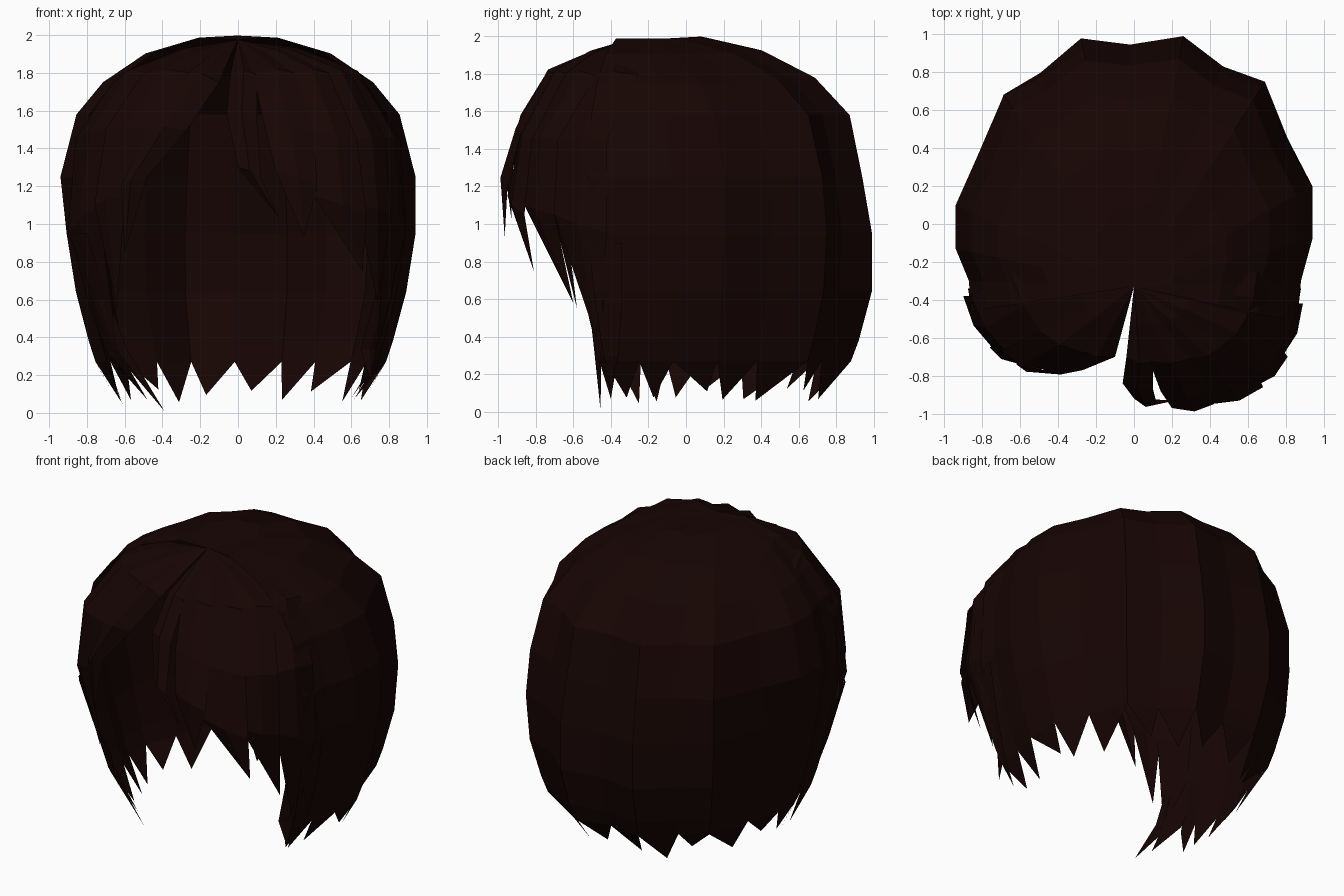
import bpy, bmesh, math, random
from mathutils import Vector

if "Cube" in bpy.data.objects:
    bpy.data.objects.remove(bpy.data.objects["Cube"])
random.seed(4)

mat = bpy.data.materials.new("dark_brown")
mat.diffuse_color = (0.008, 0.0015, 0.001, 1)
mat.use_nodes = True
mat.node_tree.nodes["Principled BSDF"].inputs["Base Color"].default_value = mat.diffuse_color
APEX = Vector((0, -0.33, 1.975))


def finish(bm, name):
    bmesh.ops.remove_doubles(bm, verts=bm.verts, dist=0.0005)
    bmesh.ops.recalc_face_normals(bm, faces=bm.faces)
    me = bpy.data.meshes.new(name)
    bm.to_mesh(me)
    bm.free()
    me.materials.append(mat)
    ob = bpy.data.objects.new(name, me)
    bpy.context.collection.objects.link(ob)
    return ob


def face(bm, *pts):
    bm.faces.new([bm.verts.new(p) for p in pts])


def lock(name, left, right, tip, start=None, ridge=0.03):
    """Pleated strand: two edges, a raised ridge between them, one pointed end."""
    left, right, tip = [Vector(p) for p in left], [Vector(p) for p in right], Vector(tip)
    if start:   # rounded rise out of the parting
        for side in (left, right):
            p = start.lerp(side[0], .5)
            p.z += .13 * abs(p.x)
            side.insert(0, p)
    mid = []
    for i, (a, b) in enumerate(zip(left, right)):
        m = (a + b) / 2
        r = ridge * (.4 if start and i == 0 else 1)
        mid.append(m + (m - Vector((0, 0, 1))).normalized() * r)
    bm = bmesh.new()
    for A, B in ((left, mid), (mid, right)):
        if start:
            face(bm, start, A[0], B[0])
        for i in range(len(A) - 1):
            face(bm, A[i], A[i + 1], B[i + 1], B[i])
        face(bm, A[-1], tip, B[-1])
    return finish(bm, name)


# Main cap: pleated panels fanning from the parting round the back
plan = [(.86, -.52), (.88, -.3), (.94, -.08), (.94, .2), (.81, .45), (.69, .75),
        (.47, .83), (.26, .99), (-.02, .95), (-.28, .98), (-.5, .81), (-.7, .7),
        (-.83, .36), (-.94, .1), (-.94, -.13), (-.87, -.3), (-.86, -.46)]
# each ring: size at the sides, size at the back, height
rings = [(.22, .33, 1.998), (.52, .56, 1.93), (.76, .77, 1.79), (.91, .91, 1.58),
         (1, .96, 1.25), (1, 1, .95), (.945, 1, .64), (.87, .93, .38)]
cols = []
for x, y in plan:
    back = max(0, y) ** 2
    col = []
    for fs, fb, z in rings:
        f = fs + (fb - fs) * back
        if x < 0 and z < 1:
            f *= 1 - .035 * (1 - back)
        p = APEX.lerp(Vector((x, y, 0)), f)
        if z > 1.7:   # crown falls away towards the sides
            z -= .055 * abs(p.x)
        col.append(Vector((p.x, p.y if z > .9 else y * f, z)))
    cols.append(col)
bm = bmesh.new()
for A, B in zip(cols, cols[1:]):
    face(bm, APEX, A[0], B[0])
    for i in range(len(A) - 1):
        face(bm, A[i], A[i + 1], B[i + 1], B[i])
    # one long ragged point per panel along the hem
    p, q = A[-1], B[-1]
    p2, q2 = p * .955, q * .955
    p2.z = q2.z = .27
    c = p.lerp(q, random.uniform(.1, .9))
    k = random.uniform(.79, .85)
    face(bm, p, p2, q2, q)
    face(bm, p2, Vector((c.x * k, c.y * k, random.uniform(.04, .13))), q2)
finish(bm, "hair_cap")

# Right fringe, swept to one side
right = [
    ([(-.04, -.7, 1.8), (-.06, -.84, 1.58), (0, -.92, 1.3)],
     [(.1, -.73, 1.79), (.1, -.87, 1.55), (.12, -.95, 1.25)], (.22, -.93, 1.03)),
    ([(.08, -.72, 1.8), (.14, -.88, 1.52), (.2, -.97, 1.28)],
     [(.3, -.71, 1.8), (.4, -.88, 1.48), (.42, -.95, 1.2)], (.35, -.965, .93)),
    ([(.28, -.71, 1.8), (.38, -.88, 1.48), (.4, -.95, 1.15)],
     [(.48, -.64, 1.8), (.63, -.82, 1.45), (.68, -.86, 1.05)], (.66, -.81, .75)),
    ([(.46, -.64, 1.8), (.6, -.82, 1.45), (.63, -.86, 1.1)],
     [(.6, -.48, 1.79), (.78, -.68, 1.45), (.81, -.7, 1.05)], (.74, -.6, .58)),
    ([(.58, -.5, 1.79), (.75, -.68, 1.45), (.78, -.7, 1.05)],
     [(.65, -.25, 1.79), (.86, -.42, 1.45), (.89, -.42, .95)], (.74, -.48, .4)),
]
# Left fringe, shorter at the parting
left = [
    ([(-.1, -.7, 1.75), (-.27, -.77, 1.5), (-.48, -.77, 1.25)],
     [(-.28, -.66, 1.8), (-.48, -.77, 1.5), (-.62, -.74, 1.2)], (-.6, -.7, .85)),
    ([(-.26, -.68, 1.8), (-.46, -.77, 1.5), (-.6, -.73, 1.15)],
     [(-.5, -.56, 1.8), (-.7, -.67, 1.5), (-.76, -.65, 1.1)], (-.64, -.58, .55)),
    ([(-.48, -.58, 1.8), (-.66, -.69, 1.5), (-.74, -.66, 1.1)],
     [(-.65, -.25, 1.78), (-.86, -.38, 1.45), (-.9, -.38, .95)], (-.64, -.48, .35)),
]
for side, locks in (("right", right), ("left", left)):
    for i, (l, r, tip) in enumerate(locks):
        lock(f"{side}_fringe_{i + 1}", l, r, tip, APEX)

# Side locks in front of the ears; the left ones curl in and hang lower
burns = [
    ([(.8, -.58, .95), (.72, -.52, .6), (.65, -.49, .34)],
     [(.86, -.46, .95), (.81, -.44, .6), (.73, -.45, .34)], (.7, -.47, .17), (-.39, -.455, .01)),
    ([(.83, -.5, .9), (.76, -.49, .58), (.68, -.47, .3)],
     [(.88, -.34, .9), (.83, -.34, .58), (.75, -.36, .3)], (.64, -.4, .12), (-.48, -.4, .07)),
]
for s, side in ((1, "right"), (-1, "left")):
    for i, (l, r, *tips) in enumerate(burns):
        # left locks sit further in as they fall
        m = lambda p: (p[0] * s + (0 if s > 0 else .1 * (.95 - p[2])), p[1], p[2])
        lock(f"{side}_side_lock_{i + 1}", [m(p) for p in l], [m(p) for p in r],
             tips[0 if s > 0 else 1], ridge=.012)
